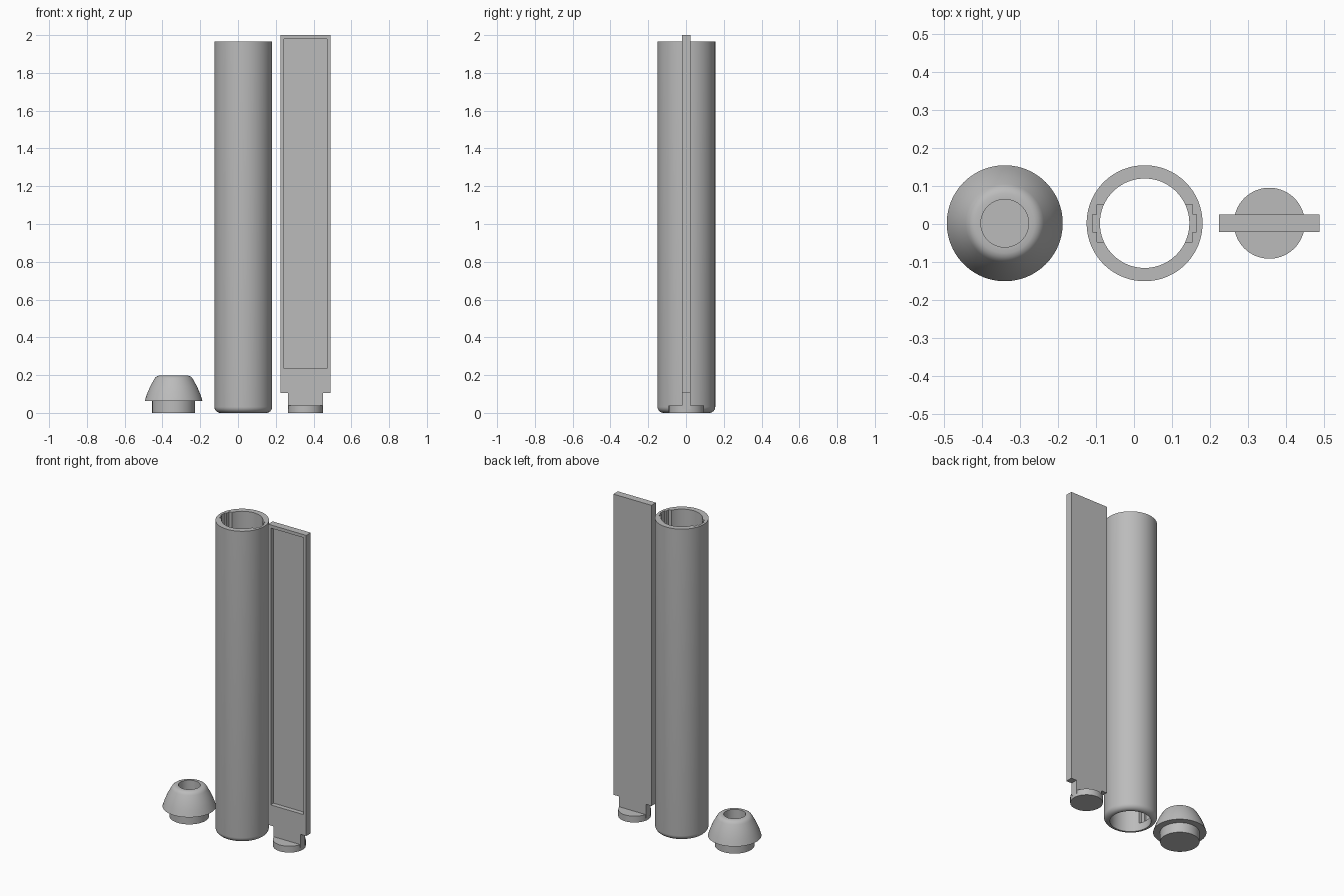
import bpy, bmesh, math
from mathutils import Matrix, Vector

cube = bpy.data.objects.get("Cube")
if cube:
    bpy.data.objects.remove(cube, do_unlink=True)

grey = bpy.data.materials.new("plain grey")
grey.use_nodes = True
grey.diffuse_color = (0.5, 0.5, 0.5, 1)
grey.node_tree.nodes["Principled BSDF"].inputs["Base Color"].default_value = (0.5, 0.5, 0.5, 1)
YC = 0.002


def finish(name, bm, x):
    bmesh.ops.remove_doubles(bm, verts=bm.verts, dist=1e-5)
    bmesh.ops.recalc_face_normals(bm, faces=bm.faces)
    mesh = bpy.data.meshes.new(name)
    bm.to_mesh(mesh)
    bm.free()
    mesh.materials.append(grey)
    ob = bpy.data.objects.new(name, mesh)
    ob.location = (x, YC, 0)
    bpy.context.collection.objects.link(ob)
    return ob


def lathe(name, profile, x, closed=False):
    """Spin an (r, z) profile about the z axis."""
    bm = bmesh.new()
    verts = [bm.verts.new((r, 0, z)) for r, z in profile]
    pairs = list(zip(verts, verts[1:]))
    if closed:
        pairs.append((verts[-1], verts[0]))
    edges = [bm.edges.new(p) for p in pairs]
    bmesh.ops.spin(bm, geom=verts + edges, cent=(0, 0, 0), axis=(0, 0, 1),
                   angle=math.tau, steps=80, use_duplicate=False)
    return finish(name, bm, x)


def box(name, lo, hi, x):
    lo, hi = Vector(lo), Vector(hi)
    bm = bmesh.new()
    bmesh.ops.create_cube(bm, size=1, matrix=Matrix.Translation((lo + hi) / 2)
                          @ Matrix.Diagonal((*(hi - lo), 1)))
    return finish(name, bm, x)


def boolean(target, other, operation):
    """Apply a boolean and drop the helper object."""
    mod = target.modifiers.new("bool", "BOOLEAN")
    mod.operation, mod.solver, mod.object = operation, "EXACT", other
    select(target)
    bpy.ops.object.modifier_apply(modifier=mod.name)
    bpy.data.objects.remove(other, do_unlink=True)


def select(ob):
    bpy.ops.object.select_all(action="DESELECT")
    ob.select_set(True)
    bpy.context.view_layer.objects.active = ob


def smooth(ob):
    select(ob)
    bpy.ops.object.shade_smooth_by_angle(angle=math.radians(30))


# Tube: open at both ends, rounded lower rim
TX, R, RI, H, F = 0.028, 0.153, 0.118, 1.965, 0.032
fillet = [(R - F + F * math.sin(a), F - F * math.cos(a))
          for a in (math.pi / 2 * i / 8 for i in range(9))]
tube = lathe("tube", [(RI, 0)] + fillet + [(R, H), (RI, H)], TX, closed=True)

# Stepped guide slots on both sides of the bore, stopping short of the bottom
for side in (-1, 1):
    for half, reach in ((0.05, 0.126), (0.0235, 0.137)):
        xs = sorted((side * 0.09, side * reach))
        slot = box("slot_cutter", (xs[0], -half, 0.05), (xs[1], half, H + 0.1), TX)
        boolean(tube, slot, "DIFFERENCE")
smooth(tube)

# Blade: flat plate with a shallow tray in the front, a neck and a round foot
BX, T = 0.357, 0.0225
blade = box("blade", (-0.133, -T, 0.105), (0.133, T, 2), BX)
neck = box("neck", (-0.0935, -T, 0.02), (0.0935, T, 0.15), BX)
boolean(blade, neck, "UNION")
tray = box("tray_cutter", (-0.114, -T - 0.05, 0.235), (0.114, T - 0.016, 1.98), BX)
boolean(blade, tray, "DIFFERENCE")
foot = lathe("foot", [(0, 0), (0.0935, 0), (0.0935, 0.04), (0, 0.04)], BX)
smooth(foot)

# Cap: plug, domed cone and blind hole in the top
cap = lathe("cap", [(0, 0), (0.113, 0), (0.113, 0.063), (R, 0.063), (0.141, 0.1),
                    (0.124, 0.14), (0.103, 0.178), (0.097, 0.187), (0.089, 0.193),
                    (0.079, 0.197), (0.063, 0.197), (0.063, 0.06), (0, 0.06)], -0.341)
smooth(cap)
